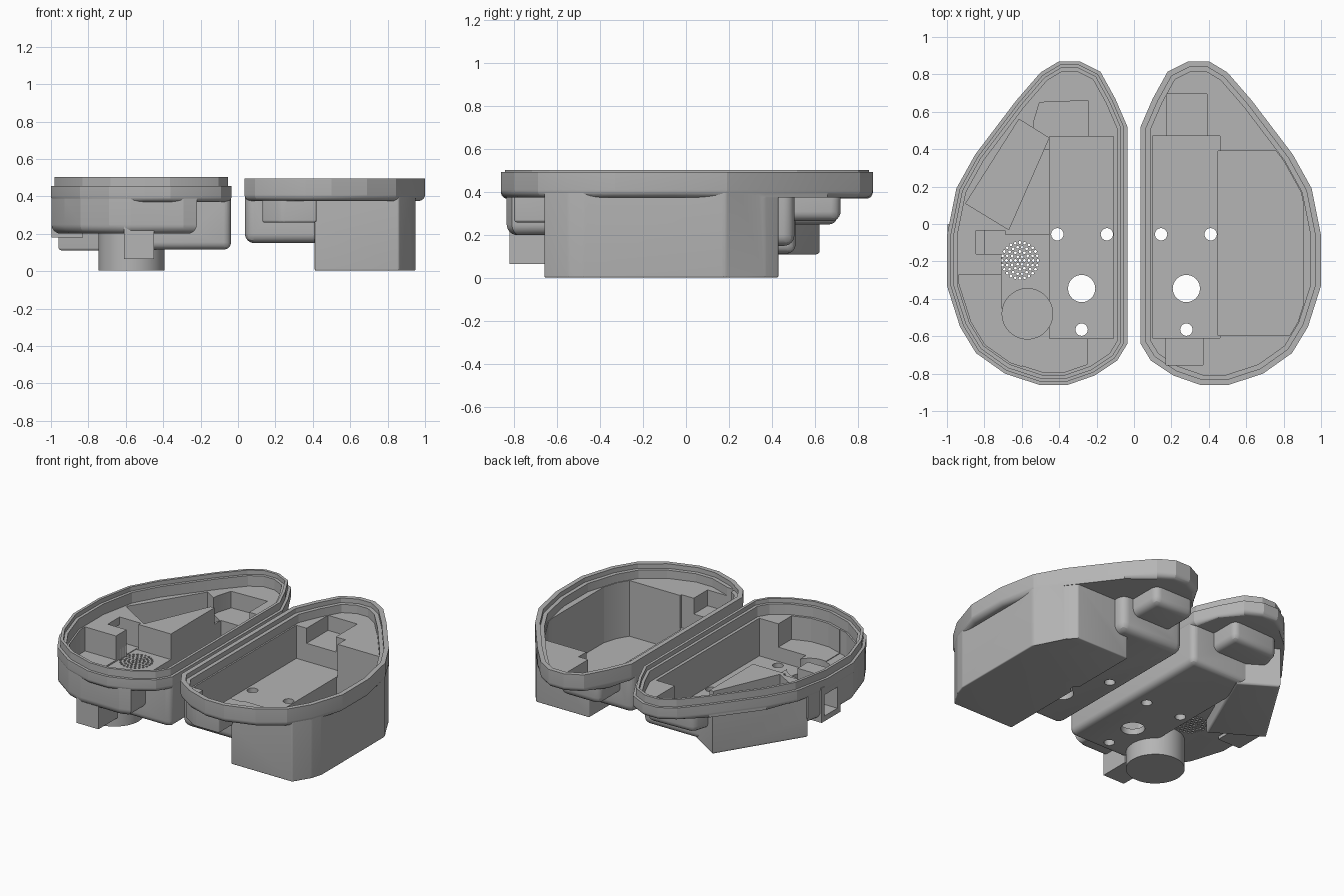
import bpy, bmesh, math
from mathutils import Vector

if "Cube" in bpy.data.objects:
    bpy.data.objects.remove(bpy.data.objects["Cube"])

grey = bpy.data.materials.new("plain grey")
grey.use_nodes = True
COL = (0.46, 0.46, 0.46, 1)
grey.diffuse_color = COL
grey.node_tree.nodes["Principled BSDF"].inputs["Base Color"].default_value = COL

# Egg-shaped half-shell outline, counter-clockwise, on the +x side
EGG = [(0.035, 0.52), (0.035, -0.64), (0.09, -0.73), (0.21, -0.81), (0.36, -0.862),
       (0.50, -0.862), (0.69, -0.80), (0.845, -0.69), (0.93, -0.55), (1.0, -0.33),
       (1.0, -0.06), (0.95, 0.19), (0.85, 0.37), (0.63, 0.66), (0.50, 0.81),
       (0.40, 0.87), (0.29, 0.87), (0.18, 0.815), (0.10, 0.67)]


def inset(poly, d):
    """Move every side of a convex polygon inwards by d."""
    out = []
    n = len(poly)
    for i in range(n):
        a, b, c = (Vector(poly[(i + k) % n]) for k in (-1, 0, 1))
        u, v = (b - a).normalized(), (c - b).normalized()
        n1, n2 = Vector((-u.y, u.x)), Vector((-v.y, v.x))
        out.append(tuple(b + (n1 + n2) * d / (1 + n1.dot(n2))))
    return out


def clip(poly, frame):
    """Keep the part of a polygon inside a convex frame, without tiny sides."""
    for i in range(len(frame)):
        a, b = Vector(frame[i - 1]), Vector(frame[i])
        nrm = Vector((a.y - b.y, b.x - a.x))
        out = []
        for j in range(len(poly)):
            p, q = Vector(poly[j - 1]), Vector(poly[j])
            s, t = (p - a).dot(nrm), (q - a).dot(nrm)
            if (s < 0) != (t < 0):
                out.append(tuple(p.lerp(q, s / (s - t))))
            if t >= 0:
                out.append(tuple(q))
        poly = out
    return [p for j, p in enumerate(poly)
            if (Vector(p) - Vector(poly[j - 1])).length > 0.012]


def rect(x0, x1, y0, y1):
    return [(x0, y0), (x1, y0), (x1, y1), (x0, y1)]


def region(x0, x1, y0, y1, d):
    return clip(rect(x0, x1, y0, y1), inset(EGG, d))


def circle(x, y, r, n=32):
    return [(x + r * math.cos(k * math.tau / n), y + r * math.sin(k * math.tau / n))
            for k in range(n)]


def prism(polys, z0, z1, bevel=0.0, sides=False):
    """Solid from one or more polygons; bevel rounds the bottom (and sides)."""
    bm = bmesh.new()
    for poly in polys:
        lo = [bm.verts.new((x, y, z0)) for x, y in poly]
        hi = [bm.verts.new((x, y, z1)) for x, y in poly]
        bm.faces.new(lo[::-1])
        bm.faces.new(hi)
        for i in range(len(lo)):
            bm.faces.new((lo[i - 1], lo[i], hi[i], hi[i - 1]))
    if bevel:
        mid = (z0 + z1) / 2
        edges = [e for e in bm.edges if min(v.co.z for v in e.verts) < mid
                 and (sides or max(v.co.z for v in e.verts) < mid)]
        bmesh.ops.bevel(bm, geom=edges, offset=bevel, segments=6, profile=0.5,
                        affect='EDGES', clamp_overlap=True)
    bmesh.ops.recalc_face_normals(bm, faces=bm.faces)
    me = bpy.data.meshes.new("part")
    bm.to_mesh(me)
    bm.free()
    ob = bpy.data.objects.new("part", me)
    bpy.context.collection.objects.link(ob)
    return ob


def combine(name, solids, cutters, mirror):
    """Fuse the solids, carve the cutters and finish the shell."""
    body = solids[0]
    body.name = name
    jobs = [(s, 'UNION') for s in solids[1:]] + [(c, 'DIFFERENCE') for c in cutters]
    for other, op in jobs:
        mod = body.modifiers.new("carve", 'BOOLEAN')
        mod.operation, mod.solver, mod.object = op, 'EXACT', other
        dg = bpy.context.evaluated_depsgraph_get()
        me = bpy.data.meshes.new_from_object(body.evaluated_get(dg))
        body.modifiers.clear()
        body.data = me
        bpy.data.objects.remove(other)
    if mirror:
        bm = bmesh.new()
        bm.from_mesh(body.data)
        for v in bm.verts:
            v.co.x *= -1
        bmesh.ops.reverse_faces(bm, faces=bm.faces)
        bm.to_mesh(body.data)
        bm.free()
    body.data.materials.clear()
    body.data.materials.append(grey)
    bpy.ops.object.select_all(action='DESELECT')
    body.select_set(True)
    bpy.context.view_layer.objects.active = body
    bpy.ops.object.shade_smooth_by_angle(angle=math.radians(17))


TOP = 0.6


def screw_holes():
    spots = [(0.41, -0.055, 0.033), (0.145, -0.055, 0.033),
             (0.28, -0.345, 0.073), (0.28, -0.565, 0.033)]
    return prism([circle(*s, 24) for s in spots], -0.1, TOP)


# Deep shell: rim, mounting bay, large compartment, two end pockets
solids = [
    prism([EGG], 0.375, 0.495, 0.035),
    prism([rect(0.037, 0.51, -0.65, 0.505)], 0.15, 0.46, 0.05, True),
    prism([region(0.41, 0.95, -0.66, 0.43, 0.003)], 0.003, 0.455, 0.035, True),
    prism([region(0.13, 0.42, -0.8, -0.5, 0.02)], 0.26, 0.45, 0.045, True),
    prism([rect(0.13, 0.43, 0.4, 0.72)], 0.265, 0.445, 0.045, True),
]
cutters = [
    prism([inset(EGG, 0.055)], 0.41, TOP),
    prism([inset(EGG, 0.03)], 0.465, TOP + 0.01),
    prism([rect(0.10, 0.46, -0.61, 0.47)], 0.19, TOP + 0.02),
    prism([region(0.45, 0.905, -0.595, 0.39, 0.06)], 0.04, TOP + 0.03),
    prism([rect(0.17, 0.37, -0.755, -0.55)], 0.305, TOP + 0.04),
    prism([rect(0.175, 0.39, 0.42, 0.695)], 0.31, TOP + 0.05),
    screw_holes(),
]
combine("deep_shell", solids, cutters, False)

# Shallow shell (drawn on +x, then mirrored): bowl, bays, slanted box, cup, port
slant = [(0.455, 0.46), (0.67, -0.03), (0.90, 0.11), (0.615, 0.56)]
back_pocket = [(0.245, 0.4), (0.55, 0.4), (0.535, 0.55), (0.505, 0.65), (0.245, 0.66)]
solids = [
    prism([EGG], 0.37, 0.455, 0.03),
    prism([inset(EGG, 0.018)], 0.44, 0.503),
    prism([rect(0.037, 0.50, -0.655, 0.51)], 0.115, 0.43, 0.04, True),
    prism([region(0.22, 1.1, -0.835, 0.1, 0.003)], 0.2, 0.425, 0.05),
    prism([clip(inset(slant, -0.045), inset(EGG, 0.01))], 0.11, 0.42, 0.015),
    prism([inset(back_pocket, -0.045)], 0.25, 0.415, 0.04, True),
    prism([circle(0.57, -0.48, 0.177, 48)], 0.003, 0.40, 0.012),
    prism([rect(0.45, 0.61, -0.822, -0.62)], 0.065, 0.34),
    prism([rect(0.83, 0.997, -0.20, 0.0)], 0.18, 0.41),
]

# Speaker grille: rings of small holes through the bowl floor
grille = [circle(0.61, -0.195, 0.008, 6)]
for ring in range(1, 5):
    for k in range(6 * ring):
        a = k * math.tau / (6 * ring)
        r = 0.024 * ring
        grille.append(circle(0.61 + r * math.cos(a), -0.195 + r * math.sin(a), 0.008, 6))

cutters = [
    prism([inset(EGG, 0.055)], 0.405, TOP),
    prism([inset(EGG, 0.036)], 0.475, TOP + 0.01),
    prism([rect(0.11, 0.453, -0.612, 0.468)], 0.155, TOP + 0.02),
    prism([clip(slant, inset(EGG, 0.058))], 0.15, TOP + 0.03),
    prism([back_pocket], 0.295, TOP + 0.04),
    # grille pit, port slot, side bowl and front pocket
    prism([rect(0.44, 0.708, -0.45, -0.057)], 0.235, TOP + 0.05),
    prism([rect(0.69, 0.845, -0.16, -0.035)], 0.24, TOP + 0.06),
    prism([region(0.60, 1.1, -0.77, -0.27, 0.065)], 0.245, TOP + 0.07),
    prism([region(0.25, 0.62, -0.79, -0.54, 0.07)], 0.25, TOP + 0.08),
    prism([circle(0.57, -0.48, 0.135, 48)], 0.045, TOP + 0.09),
    # open side port
    prism([rect(0.8, 1.1, -0.165, -0.03)], 0.215, 0.355),
    prism(grille, 0.12, 0.3),
    screw_holes(),
]
combine("shallow_shell", solids, cutters, True)
